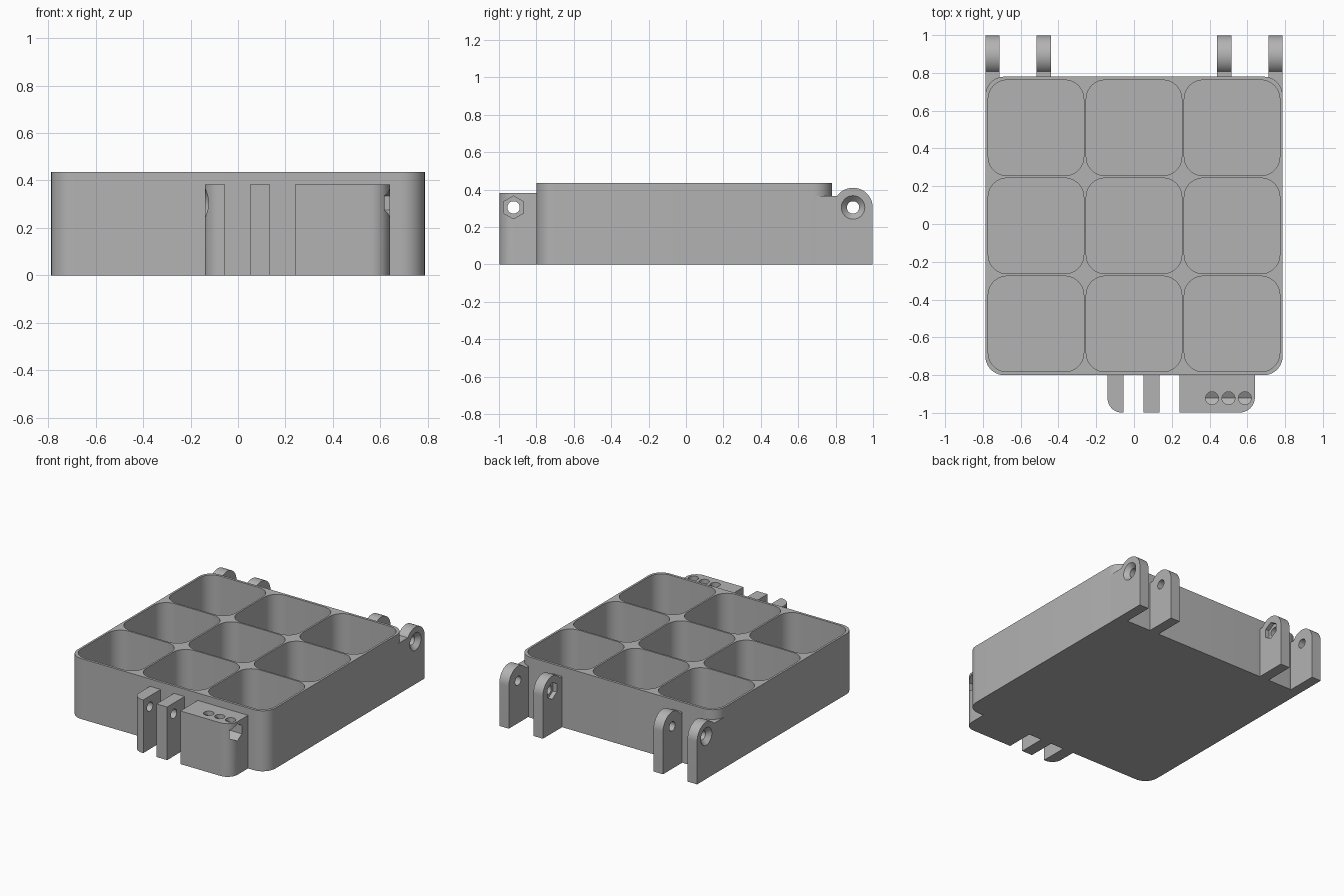
import bpy, bmesh
from math import sin, cos, pi, radians

old = bpy.data.objects.get("Cube")
if old:
    bpy.data.objects.remove(old)

grey = bpy.data.materials.new("plain grey")
grey.use_nodes = True
grey.diffuse_color = (0.45, 0.45, 0.45, 1)
grey.node_tree.nodes["Principled BSDF"].inputs["Base Color"].default_value = (0.45, 0.45, 0.45, 1)


def circle(u, v, r, n=32):
    """Points of a regular polygon with one corner pointing up."""
    return [(u + r * cos(pi / 2 + 2 * pi * i / n), v + r * sin(pi / 2 + 2 * pi * i / n))
            for i in range(n)]


def rounded_box(u0, v0, u1, v1, radii, n=10):
    """Rectangle outline with one radius per corner, from (u0, v0) anticlockwise."""
    corners = [(u0, v0), (u1, v0), (u1, v1), (u0, v1)]
    away = [((0, 1), (1, 0)), ((-1, 0), (0, 1)), ((0, -1), (-1, 0)), ((1, 0), (0, -1))]
    pts = []
    for (x, y), (p, q), r in zip(corners, away, radii):
        if r == 0:
            pts.append((x, y))
            continue
        cx, cy = x + r * (p[0] + q[0]), y + r * (p[1] + q[1])
        for i in range(n + 1):
            t = pi / 2 * i / n
            pts.append((cx - r * (q[0] * cos(t) + p[0] * sin(t)),
                        cy - r * (q[1] * cos(t) + p[1] * sin(t))))
    return pts


def loft(name, start, a, b, axis="z", end=None):
    """Solid between two outlines placed at a and b along an axis."""
    bm = bmesh.new()

    def ring(pts, h):
        return [bm.verts.new((u, v, h) if axis == "z" else (h, u, v)) for u, v in pts]
    r0, r1 = ring(start, a), ring(end or start, b)
    bm.faces.new(r0)
    bm.faces.new(r1)
    for i in range(len(r0)):
        j = (i + 1) % len(r0)
        bm.faces.new((r0[i], r0[j], r1[j], r1[i]))
    bmesh.ops.recalc_face_normals(bm, faces=bm.faces[:])
    mesh = bpy.data.meshes.new(name)
    bm.to_mesh(mesh)
    bm.free()
    mesh.materials.append(grey)
    ob = bpy.data.objects.new(name, mesh)
    bpy.context.collection.objects.link(ob)
    return ob


def finish(ob, cutters):
    """Cut the part, remove the cutters and shade it."""
    bpy.ops.object.select_all(action="DESELECT")
    ob.select_set(True)
    bpy.context.view_layer.objects.active = ob
    for c in cutters:
        mod = ob.modifiers.new("cut", "BOOLEAN")
        mod.operation, mod.solver, mod.object = "DIFFERENCE", "EXACT", c
        bpy.ops.object.modifier_apply(modifier=mod.name)
        bpy.data.objects.remove(c)
    bpy.ops.object.shade_smooth_by_angle(angle=radians(30))


SIDE, FRONT, BACK, TOP = 0.787, -0.8, 0.78, 0.435
PITCH, CELL, MID = 0.519, 0.253, -0.01
PIN_Z, PIN_R, SINK_R = 0.305, 0.033, 0.063


def pocket(i, j):
    x, y = i * PITCH, MID + j * PITCH
    return loft("pocket_cutter", rounded_box(x - CELL, y - CELL, x + CELL, y + CELL, [0.1] * 4),
                0.02, TOP + 0.1)


def pin_hole(y):
    return loft("pin_cutter", circle(y, PIN_Z, PIN_R), -1, 1, "x")


def countersink(y, x, s):
    """Cone opening outward in direction s at the face x."""
    return loft("sink_cutter", circle(y, PIN_Z, PIN_R), x - s * 0.03, x + s * 0.01, "x",
                circle(y, PIN_Z, SINK_R + 0.01))


def hex_trap(y, x0, x1):
    return loft("nut_cutter", circle(y, PIN_Z, 0.061, 6), x0, x1, "x")


# Tray with nine open compartments
tray = loft("tray", rounded_box(-SIDE, FRONT, SIDE, BACK, [0.1] * 4), 0, TOP)
finish(tray, [pocket(i, j) for i in (-1, 0, 1) for j in (-1, 0, 1)])

# Hinge lugs at the back: a post with a round head on a lower shoulder
PIN_Y, HEAD = 0.893, 0.105


def lug_outline(root):
    start, n = radians(145), 24
    head = [(PIN_Y + HEAD * cos(start * i / n), PIN_Z + HEAD * sin(start * i / n))
            for i in range(n + 1)]
    return [(root, 0), (PIN_Y + HEAD, 0)] + head + [(root, head[-1][1])]


for s, side in ((1, "left"), (-1, "right")):
    outer = loft("outer_hinge_lug_" + side, lug_outline(0.69), s * 0.711, s * SIDE, "x")
    finish(outer, [pocket(s, 1), pin_hole(PIN_Y), countersink(PIN_Y, s * SIDE, s)])
    inner = loft("inner_hinge_lug_" + side, lug_outline(0.772), s * 0.44, s * 0.516, "x")
    finish(inner, [pin_hole(PIN_Y), hex_trap(PIN_Y, s * 0.42, s * 0.47)])

# Latch tabs and latch block at the front
CLIP_Y, CLIP_TOP, ROOT, TIP = -0.922, 0.382, -0.79, -0.998
end_tab = loft("latch_end_tab", rounded_box(-0.14, TIP, -0.055, ROOT, [0.075, 0, 0, 0]), 0, CLIP_TOP)
finish(end_tab, [pin_hole(CLIP_Y), countersink(CLIP_Y, -0.14, -1)])

mid_tab = loft("latch_middle_tab", rounded_box(0.05, TIP, 0.135, ROOT, [0] * 4), 0, CLIP_TOP)
finish(mid_tab, [pin_hole(CLIP_Y)])

block = loft("latch_block", rounded_box(0.24, TIP, 0.64, ROOT, [0, 0.08, 0, 0]), 0, CLIP_TOP)
sights = [loft("sight_cutter", circle(x, CLIP_Y, 0.034), PIN_Z, 0.5) for x in (0.413, 0.5, 0.587)]
finish(block, [pin_hole(CLIP_Y), hex_trap(CLIP_Y, 0.37, 0.7)] + sights)
